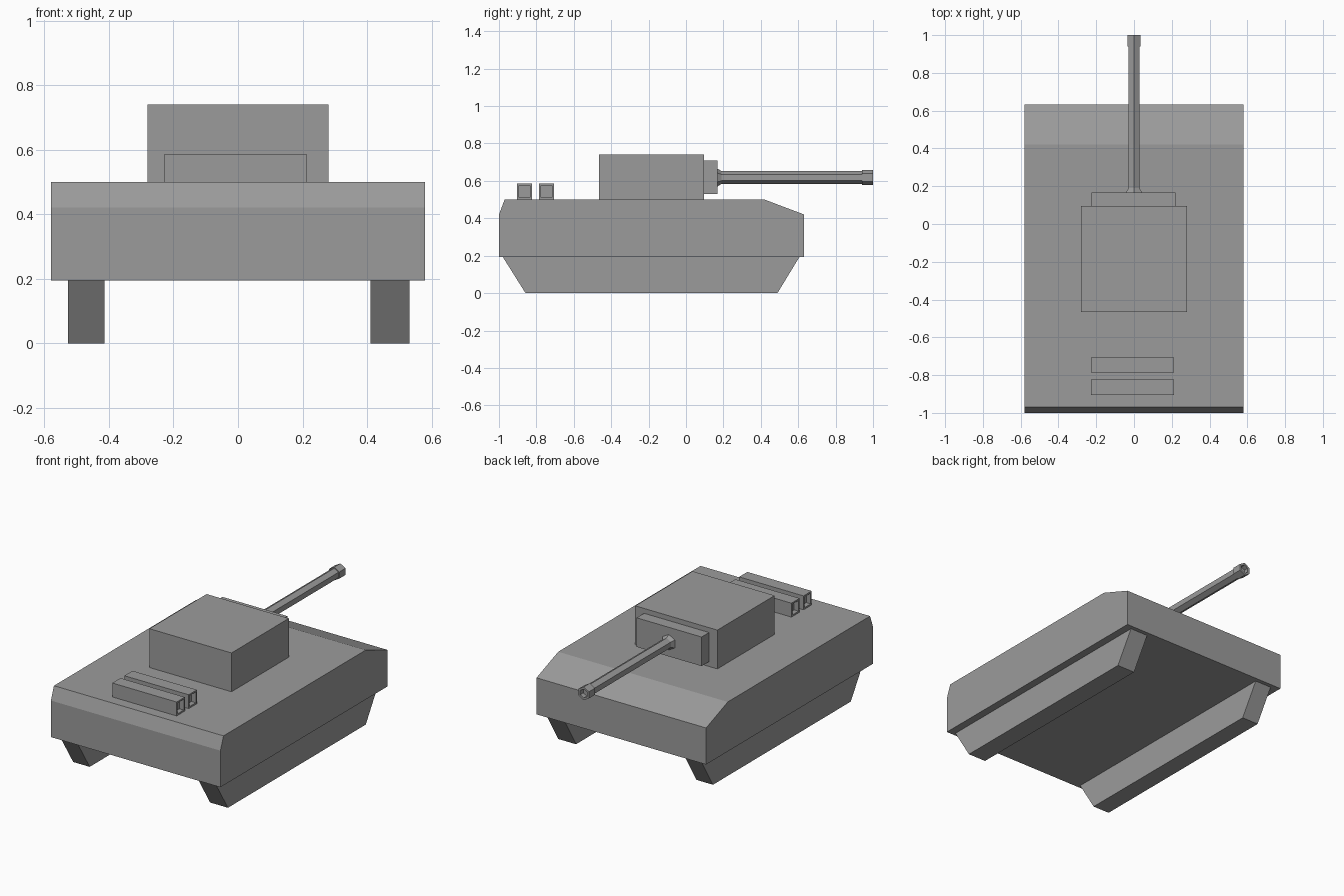
import bpy, bmesh
from math import sin, cos, pi

if "Cube" in bpy.data.objects:
    bpy.data.objects.remove(bpy.data.objects["Cube"])

grey = bpy.data.materials.new("dark_grey")
grey.diffuse_color = (0.33, 0.33, 0.33, 1)
grey.use_nodes = True
grey.node_tree.nodes["Principled BSDF"].inputs["Base Color"].default_value = grey.diffuse_color


def finish(name, bm):
    bmesh.ops.recalc_face_normals(bm, faces=bm.faces)
    mesh = bpy.data.meshes.new(name)
    bm.to_mesh(mesh)
    bm.free()
    mesh.materials.append(grey)
    obj = bpy.data.objects.new(name, mesh)
    bpy.context.collection.objects.link(obj)
    return obj


def prism(name, profile, x0, x1, recess=None):
    """Extrude a (y, z) side profile from x0 to x1; optionally sink both ends."""
    bm = bmesh.new()
    n = len(profile)
    a = [bm.verts.new((x0, y, z)) for y, z in profile]
    b = [bm.verts.new((x1, y, z)) for y, z in profile]
    ends = [bm.faces.new(a), bm.faces.new(b)]
    for i in range(n):
        j = (i + 1) % n
        bm.faces.new((a[i], a[j], b[j], b[i]))
    bmesh.ops.recalc_face_normals(bm, faces=bm.faces)
    if recess:
        rim, depth = recess
        bmesh.ops.inset_individual(bm, faces=ends, thickness=rim)
        for f in bmesh.ops.extrude_discrete_faces(bm, faces=ends)["faces"]:
            inward = depth if f.calc_center_median().x < 0 else -depth
            bmesh.ops.translate(bm, verts=f.verts, vec=(inward, 0, 0))
    return finish(name, bm)


def box(name, x0, x1, y0, y1, z0, z1, recess=None):
    return prism(name, [(y0, z0), (y0, z1), (y1, z1), (y1, z0)], x0, x1, recess)


def hex_tube(name, rings, cx, cz, sides=6):
    """Loft rings of (y, radius) along y with a corner pointing up."""
    bm = bmesh.new()
    loops = [[bm.verts.new((cx + r * sin(2 * pi * i / sides), y,
                            cz + r * cos(2 * pi * i / sides)))
              for i in range(sides)] for y, r in rings]
    for p, q in zip(loops, loops[1:]):
        for i in range(sides):
            j = (i + 1) % sides
            bm.faces.new((p[i], p[j], q[j], q[i]))
    bm.faces.new(loops[0])
    bm.faces.new(loops[-1])
    return finish(name, bm)


# Hull with sloped nose and tail
prism("hull", [(-1, 0.194), (-1, 0.42), (-0.97, 0.5), (0.42, 0.5),
               (0.632, 0.42), (0.632, 0.194)], -0.58, 0.58)

# Track runs
track = [(-0.98, 0.194), (-0.858, 0), (0.489, 0), (0.607, 0.194)]
prism("left_track", track, -0.527, -0.414)
prism("right_track", track, 0.41, 0.532)

# Turret and gun mantlet
box("turret", -0.281, 0.281, -0.465, 0.095, 0.5, 0.74)
box("mantlet", -0.224, 0.22, 0.095, 0.168, 0.53, 0.71)

# Gun barrel: flared root, tube, stepped hollow muzzle
hex_tube("barrel", [(0.168, 0.048), (0.19, 0.034), (0.94, 0.034),
                    (0.94, 0.041), (1.0, 0.041), (1.0, 0.027), (0.97, 0.027)],
         0, 0.618)

# Exhaust boxes with sunken ends on the rear deck
for side, y in (("rear", -0.904), ("inner", -0.786)):
    box(side + "_exhaust_box", -0.227, 0.213, y, y + 0.08, 0.5, 0.586, (0.014, 0.03))
